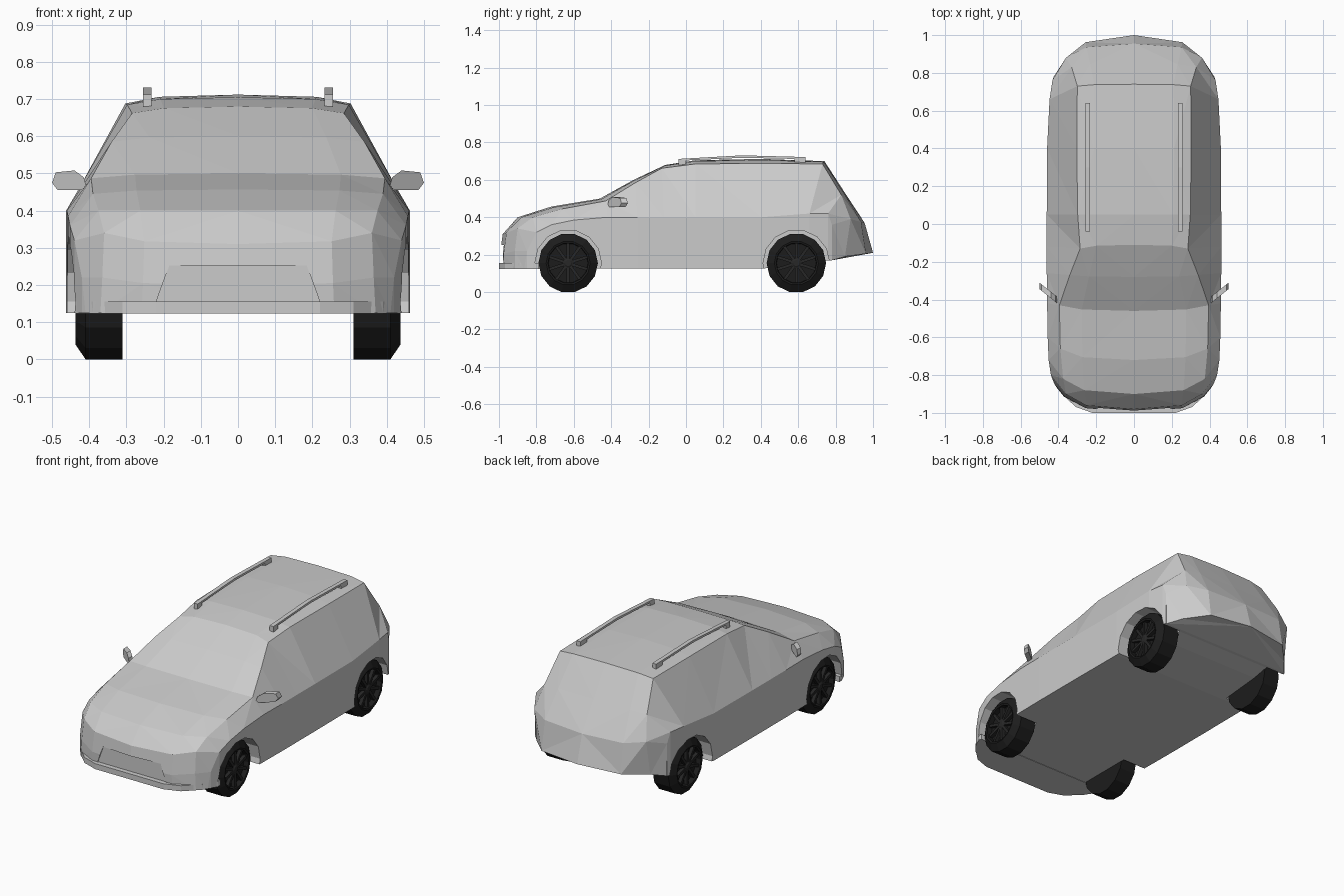
import bpy, bmesh, math
from mathutils import Matrix, Vector

if "Cube" in bpy.data.objects:
    bpy.data.objects.remove(bpy.data.objects["Cube"])


def finish(name, bm, mat=None):
    bmesh.ops.remove_doubles(bm, verts=bm.verts, dist=1e-5)
    bmesh.ops.recalc_face_normals(bm, faces=bm.faces)
    me = bpy.data.meshes.new(name)
    bm.to_mesh(me)
    bm.free()
    ob = bpy.data.objects.new(name, me)
    bpy.context.collection.objects.link(ob)
    if mat:
        me.materials.append(mat)
    return ob


def loft(name, rings, mat=None, triangulate=False):
    bm = bmesh.new()
    rows = [[bm.verts.new(p) for p in r] for r in rings]
    n = len(rows[0])
    for a, b in zip(rows, rows[1:]):
        for i in range(n):
            j = (i + 1) % n
            bm.faces.new((a[i], a[j], b[j], b[i]))
    bm.faces.new(rows[0])
    bm.faces.new(rows[-1])
    if triangulate:
        bmesh.ops.remove_doubles(bm, verts=bm.verts, dist=1e-5)
        bmesh.ops.triangulate(bm, faces=bm.faces)
    return finish(name, bm, mat)


def disc(x, r, y, z, sides):
    step = 2 * math.pi / sides
    return [(x, y + r * math.sin((i + .5) * step), z + r * math.cos((i + .5) * step))
            for i in range(sides)]


def cut(target, cutter):
    mod = target.modifiers.new("cut", 'BOOLEAN')
    mod.operation = 'DIFFERENCE'
    mod.solver = 'EXACT'
    mod.object = cutter
    bpy.context.view_layer.objects.active = target
    bpy.ops.object.modifier_apply(modifier=mod.name)
    bpy.data.objects.remove(cutter)


def material(name, v):
    m = bpy.data.materials.new(name)
    m.diffuse_color = (v, v, v, 1)
    m.use_nodes = True
    m.node_tree.nodes["Principled BSDF"].inputs["Base Color"].default_value = m.diffuse_color
    return m


rubber = material("rubber", .012)
rim_dark = material("rim_dark", .02)

# Body stations: centre line (y, z), upper edge (x, y, z), shoulder (x, y, z)
stations = [
    (-.992, .125, .37, -.915, .125, .41, -.865, .125),
    (-.995, .20, .365, -.915, .22, .42, -.85, .22),
    (-.98, .31, .36, -.90, .34, .44, -.80, .32),
    (-.90, .40, .375, -.82, .40, .452, -.72, .36),
    (-.72, .457, .39, -.66, .445, .457, -.60, .385),
    (-.46, .50, .395, -.43, .487, .46, -.42, .40),
    (-.28, .60, .34, -.27, .585, .462, -.26, .40),
    (-.11, .68, .285, -.13, .662, .462, -.12, .40),
    (.05, .705, .298, .05, .685, .462, .05, .40),
    (.40, .712, .303, .40, .688, .46, .40, .40),
    (.74, .70, .30, .73, .685, .447, .66, .42),
    (.85, .53, .33, .83, .52, .432, .76, .42),
    (.955, .37, .36, .88, .39, .425, .78, .36),
    (1.0, .21, .365, .85, .19, .42, .78, .17),
]
rings = []
for cy, cz, ex, ey, ez, sx, sy, sz in stations:
    low = .125 if sy < .6 else .15 if sy < .7 else .17
    half = [(.7 * ex, cy + .25 * (ey - cy), cz + .25 * (ez - cz)),
            (ex, ey, ez), (sx, sy, sz), (sx, sy, low)]
    rings.append([(0, cy, cz)] + half + [(-x, y, z) for x, y, z in reversed(half)])
body = loft("body", rings, triangulate=True)

# Wheel arches and lower intake cut into the body
for wy in (-.63, .59):
    for s in (1, -1):
        cut(body, loft("arch_cutter", [disc(s * x, .178, wy, .155, 14) for x in (.312, .6)]))
intake = [(-.22, .155), (.22, .155), (.185, .252), (-.185, .252)]
cut(body, loft("intake_cutter", [[(x, y, z) for x, z in intake] for y in (-1.1, -.972)]))

# Front bumper lip following the plan outline
plan = [(.22, -1), (.31, -.968), (.39, -.89), (.437, -.81), (.437, -.785)]
plan += [(-x, y) for x, y in reversed(plan)]
loft("front_lip", [[(x, y, z) for x, y in plan] for z in (.123, .155)])

# Roof rails with end feet
rail = [(-.04, .68), (.0, .68), (.0, .704), (.3, .718), (.58, .712), (.58, .69),
        (.64, .69), (.64, .722), (.3, .731), (-.04, .712)]
mirror = [(.405, .455), (.485, .455), (.5, .475), (.49, .503), (.44, .508), (.415, .49)]
for s, side in ((1, "right"), (-1, "left")):
    loft("roof_rail_" + side, [[(s * x, y, z) for y, z in rail] for x in (.232, .256)])
    # Door mirror swept back at its outer end
    loft("door_mirror_" + side,
         [[(s * x, -.36 + d + .8 * (x - .46), z) for x, z in mirror] for d in (-.017, .017)])

# Wheels: tyre with a dished face, ten spokes and a hub
tyre = [(.31, .159), (.41, .159), (.437, .118), (.434, .108), (.405, .106)]
for wy, end in ((-.63, "front"), (.59, "rear")):
    for s, side in ((1, "right"), (-1, "left")):
        tag = end + "_" + side
        loft("tyre_" + tag, [disc(s * x, r, wy, .155, 14) for x, r in tyre], rubber)
        loft("hub_" + tag, [disc(s * x, r, wy, .155, 10)
                            for x, r in ((.40, .026), (.424, .026), (.43, .016))], rim_dark)
        bm = bmesh.new()
        for i in range(10):
            spoke = (Matrix.Translation(Vector((s * .413, wy, .155)))
                     @ Matrix.Rotation(i * math.pi / 5, 4, 'X')
                     @ Matrix.Translation(Vector((0, 0, .063)))
                     @ Matrix.Diagonal((.024, .016, .09, 1)))
            bmesh.ops.create_cube(bm, size=1, matrix=spoke)
        finish("spokes_" + tag, bm, rim_dark)
